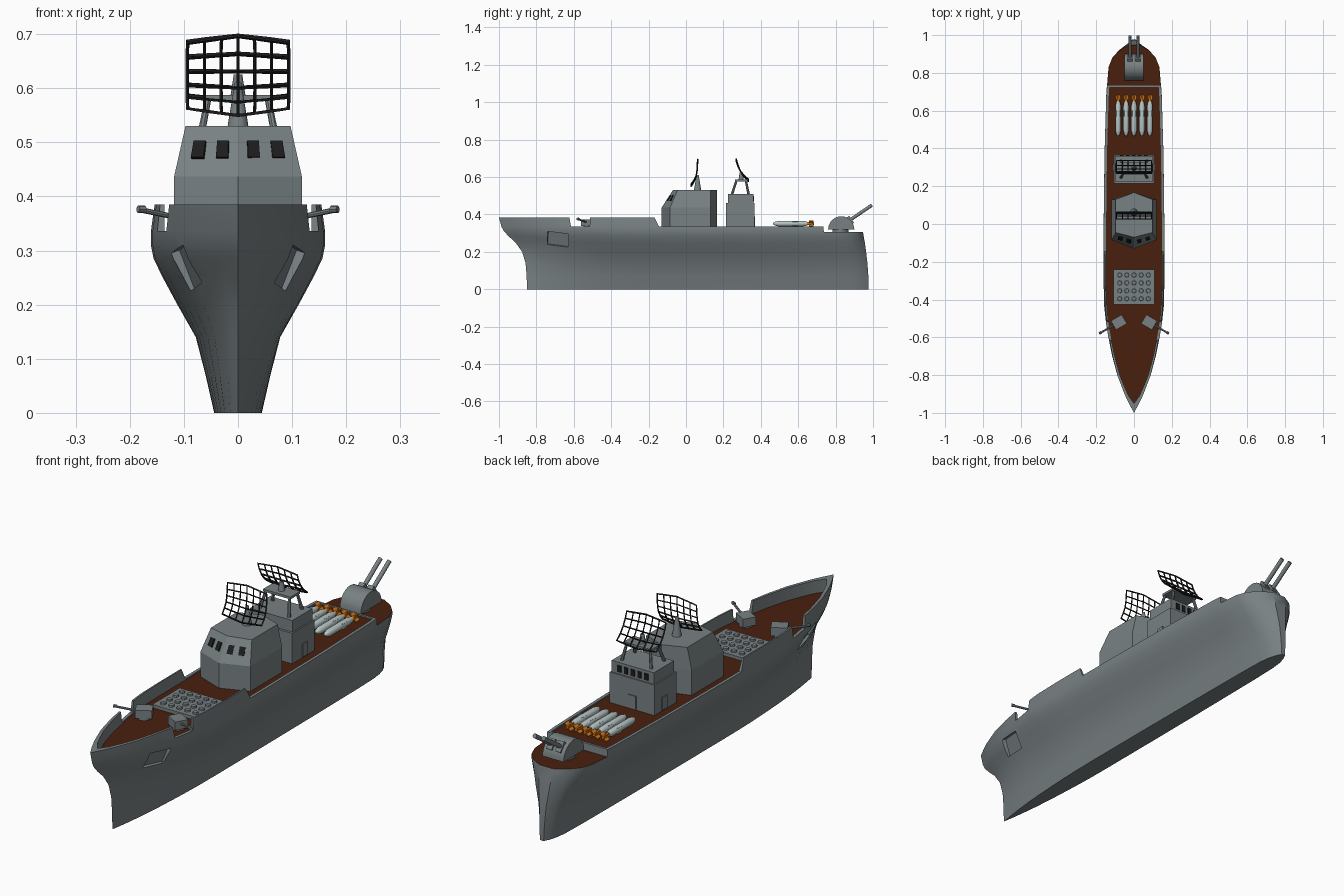
import bpy, bmesh, math
from mathutils import Vector, Matrix, Euler

if "Cube" in bpy.data.objects:
    bpy.data.objects.remove(bpy.data.objects["Cube"], do_unlink=True)


def material(name, rgb):
    m = bpy.data.materials.new(name)
    m.use_nodes = True
    m.diffuse_color = (*rgb, 1)
    m.node_tree.nodes["Principled BSDF"].inputs["Base Color"].default_value = (*rgb, 1)
    return m


GREY = material("naval grey", (0.19, 0.22, 0.23))
BROWN = material("deck brown", (0.065, 0.014, 0.004))
BLACK = material("black", (0.012, 0.012, 0.012))
PALE = material("pale grey", (0.48, 0.57, 0.57))
ORANGE = material("orange", (0.75, 0.2, 0.01))


def finish(name, bm, mat, smooth=True):
    bmesh.ops.recalc_face_normals(bm, faces=bm.faces)
    me = bpy.data.meshes.new(name)
    bm.to_mesh(me)
    bm.free()
    me.materials.append(mat)
    ob = bpy.data.objects.new(name, me)
    bpy.context.collection.objects.link(ob)
    if smooth:
        shade(ob)
    return ob


def shade(ob):
    bpy.ops.object.select_all(action='DESELECT')
    ob.select_set(True)
    bpy.context.view_layer.objects.active = ob
    bpy.ops.object.shade_smooth_by_angle(angle=math.radians(32))


def loft(name, rings, mat, smooth=True):
    """Skin closed rings of equal length and cap both ends."""
    bm = bmesh.new()
    vs = [[bm.verts.new(p) for p in r] for r in rings]
    n = len(rings[0])
    for a, b in zip(vs, vs[1:]):
        for i in range(n):
            j = (i + 1) % n
            bm.faces.new((a[i], a[j], b[j], b[i]))
    bm.faces.new(vs[0])
    bm.faces.new(vs[-1])
    return finish(name, bm, mat, smooth)


def prism(name, profile, half, mat, cx=0):
    """Extrude a (y, z) outline along x."""
    return loft(name, [[(cx + s * half, y, z) for y, z in profile] for s in (-1, 1)], mat)


def box(name, loc, size, mat, rot=(0, 0, 0)):
    bm = bmesh.new()
    m = Matrix.LocRotScale(Vector(loc), Euler(rot), Vector(size))
    bmesh.ops.create_cube(bm, size=1, matrix=m)
    return finish(name, bm, mat, False)


def tube(name, p, q, r1, r2, mat, n=12):
    p, q = Vector(p), Vector(q)
    d = q - p
    m = Matrix.Translation((p + q) / 2) @ d.to_track_quat('Z', 'Y').to_matrix().to_4x4()
    bm = bmesh.new()
    bmesh.ops.create_cone(bm, cap_ends=True, segments=n, radius1=r1, radius2=r2,
                          depth=d.length, matrix=m)
    return finish(name, bm, mat)


def panel(name, corners, u0, u1, v0, v1, mat, out, thick=0.004):
    """Thin plate lying on a four-cornered wall: a-b lower edge, d-c upper edge."""
    a, b, c, d = map(Vector, corners)
    at = lambda u, v: a.lerp(b, u).lerp(d.lerp(c, u), v)
    quad = [at(u0, v0), at(u1, v0), at(u1, v1), at(u0, v1)]
    nrm = (b - a).cross(d - a).normalized()
    if nrm.dot(Vector(out)) < 0:
        nrm = -nrm
    return loft(name, [[p - nrm * 0.003 for p in quad], [p + nrm * thick for p in quad]], mat, False)


def lerp(table, x, k=1):
    for a, b in zip(table, table[1:]):
        if x <= b[0]:
            t = max(0, (x - a[0]) / (b[0] - a[0]))
            return a[k] + t * (b[k] - a[k])
    return table[-1][k]


# Hull lines: height, half beam, stem y, stern y
LINES = [(0, .044, -.85, .976), (.07, .06, -.852, .975), (.14, .078, -.858, .97),
         (.2, .112, -.876, .963), (.25, .139, -.912, .956), (.285, .156, -.95, .95),
         (.31, .161, -.973, .946), (.335, .161, -.987, .944), (.385, .154, -1, .94)]
PLAN = [(0, 0), (.025, .17), (.05, .32), (.1, .56), (.15, .72), (.2, .84), (.24, .92), (.285, .98),
        (.35, 1), (.5, 1), (.7, .97), (.87, .91), (.94, .84), (.965, .72), (.985, .5), (1, .2)]


def half_beam(y, z):
    yb, ys = lerp(LINES, z, 2), lerp(LINES, z, 3)
    return lerp(LINES, z) * lerp(PLAN, (y - yb) / (ys - yb))


def mirrored(side, z):
    return [(x, y, z) for x, y in side] + [(-x, y, z) for x, y in reversed(side[1:])]


rings = []
for z, w, yb, ys in LINES:
    rings.append(mirrored([(w * f, yb + t * (ys - yb)) for t, f in PLAN], z))
hull = loft("hull", rings, GREY, False)

# Cutters: deck well, topside steps, bulwark gap, anchor pockets
ys = [-.91 + i * .0545 for i in range(31)]
well = [(0, -.95)] + [(max(.01, half_beam(y, .335) - .013), y) for y in ys]
cutters = [loft("well_cutter", [mirrored(well, .33), mirrored(well, .6)], GREY),
           prism("topside_cutter", [(-.145, .336), (.735, .336), (.737, .305), (1.2, .305),
                                    (1.2, .6), (-.17, .6), (-.17, .386)], .5, GREY),
           prism("gap_cutter", [(-.615, .336), (-.515, .336), (-.508, .45), (-.635, .45)], .5, GREY)]
for s in (-1, 1):
    cutters.append(box("anchor_cutter", (s * half_beam(-.685, .267), -.685, .267), (.03, .115, .078),
                       GREY, (math.radians(-8), s * math.radians(20), -s * math.radians(14))))
bpy.context.view_layer.objects.active = hull
for c in cutters:
    c.hide_render = True
    mod = hull.modifiers.new("cut", 'BOOLEAN')
    mod.operation, mod.solver, mod.object = 'DIFFERENCE', 'EXACT', c
    with bpy.context.temp_override(object=hull, active_object=hull):
        bpy.ops.object.modifier_apply(modifier=mod.name)
    bpy.data.objects.remove(c, do_unlink=True)
while len(hull.data.materials) > 1:
    hull.data.materials.pop()
hull.data.materials.append(BROWN)
for f in hull.data.polygons:
    f.material_index = int(f.normal.z > .99 and .29 < f.center.z < .333)
shade(hull)

# Bridge
def plan6(w, front, fc, z):
    return [(0, front, z), (w, fc, z), (w, .13, z), (0, .167, z), (-w, .13, z), (-w, fc, z)]


low, mid, top = plan6(.118, -.13, -.085, .325), plan6(.118, -.13, -.085, .437), plan6(.097, -.07, -.045, .53)
loft("bridge", [low, mid, top], GREY, False)
for k in (1, 5):
    for u0, u1 in ((.16, .36), (.57, .78)):
        panel("bridge_window", (mid[0], mid[k], top[k], top[0]), u0, u1, .36, .69, BLACK, (0, -1, 0))

# Aft tower with windows and doors
box("aft_tower", (0, .29, .393), (.212, .15, .135), GREY)
box("aft_tower_upper", (0, .2925, .484), (.2, .135, .052), GREY)
back = [(-.1, .36, .46), (.1, .36, .46), (.1, .36, .51), (-.1, .36, .51)]
for i in range(5):
    u = .13 + i * .16
    panel("tower_window", back, u, u + .09, .2, .75, BLACK, (0, 1, 0))
box("tower_back_door", (-.0, .366, .362), (.04, .006, .056), GREY)
for s in (-1, 1):
    box("tower_side_door", (s * .107, .3, .362), (.006, .035, .056), GREY)


# Radar screens as open lattices
def radar(name, profile, cols, rows):
    bm = bmesh.new()
    cz = (profile[0][1] + profile[-1][1]) / 2
    grid = []
    for r in range(rows + 1):
        t = r / rows * (len(profile) - 1)
        i = min(int(t), len(profile) - 2)
        a, b = Vector(profile[i]), Vector(profile[i + 1])
        y, z = a.lerp(b, t - i)
        us = [c / cols * 2 - 1 for c in range(cols + 1)]
        grid.append([bm.verts.new((u * .093, y, cz + (z - cz) * (1 - .17 * abs(u)))) for u in us])
    for a, b in zip(grid, grid[1:]):
        for i in range(cols):
            bm.faces.new((a[i], a[i + 1], b[i + 1], b[i]))
    ob = finish(name, bm, BLACK, False)
    w = ob.modifiers.new("lattice", 'WIREFRAME')
    w.thickness, w.use_even_offset, w.use_boundary = .008, False, True


radar("front_radar", [(.027, .55), (.052, .59), (.06, .64), (.062, .695)], 6, 5)
radar("rear_radar", [(.335, .577), (.302, .61), (.28, .654), (.268, .697)], 6, 4)
tube("front_radar_mast", (0, .062, .525), (0, .062, .61), .02, .006, GREY)
for sx in (-1, 1):
    for y0, y1 in ((.245, .27), (.335, .32)):
        tube("radar_leg", (sx * .07, y0, .505), (sx * .055, y1, .582), .007, .006, GREY, 8)
box("radar_platform", (0, .295, .582), (.13, .066, .01), GREY)
tube("rear_radar_mast", (0, .295, .585), (0, .295, .625), .014, .008, GREY)

# Launch cell pad
box("launch_pad", (0, -.333, .335), (.216, .185, .018), GREY)
for i in range(5):
    for j in range(4):
        x, y = -.076 + i * .038, -.396 + j * .042
        tube("launch_hatch", (x, y, .342), (x, y, .351), .013, .011, GREY, 8)

# Side guns
for s in (-1, 1):
    aim = Vector((s * .87, -.5, 0))
    c = Vector((s * .08, -.52, .35))
    yaw = math.atan2(aim.y, aim.x)
    tube("side_gun_base", c - Vector((0, 0, .022)), c - Vector((0, 0, .01)), .028, .028, GREY)
    box("side_gun_turret", c + Vector((0, 0, .006)), (.066, .055, .036), GREY, (0, 0, yaw))
    tip = c + aim * .12 + Vector((0, 0, .026))
    tube("side_gun_barrel", c + aim * .02 + Vector((0, 0, .008)), tip, .005, .005, GREY, 8)
    tube("side_gun_muzzle", tip - aim * .014, tip, .007, .007, GREY, 8)

# Missiles laid side by side
def circle(x, y, z, r, n=12):
    return [(x + r * math.cos(i * math.tau / n), y, z + r * math.sin(i * math.tau / n)) for i in range(n)]


for i in range(5):
    x, z = (i - 2) * .042, .351
    body = [(.465, .003), (.475, .01), (.495, .015), (.625, .015), (.648, .01)]
    loft("missile_body", [circle(x, y, z, r) for y, r in body], PALE)
    tube("missile_tail", (x, .645, z), (x, .685, z), .009, .006, ORANGE)
    for a in (45, 135):
        box("missile_fin", (x, .67, z), (.04, .026, .004), ORANGE, (0, math.radians(a), 0))
        box("missile_wing", (x, .585, z), (.036, .03, .003), PALE, (0, math.radians(a), 0))

# Stern turret with twin barrels
tube("stern_gun_base", (0, .825, .3), (0, .825, .324), .043, .043, GREY, 24)
arc = [(.83 + .07 * math.cos(i * math.pi / 14), .32 + .07 * math.sin(i * math.pi / 14)) for i in range(15)]
prism("stern_gun_turret", arc, .05, GREY)
for s in (-1, 1):
    tube("stern_gun_barrel", (s * .021, .83, .338), (s * .021, .994, .45), .009, .009, GREY)
    box("stern_gun_mount", (s * .021, .865, .36), (.026, .05, .045), GREY, (math.radians(35), 0, 0))
